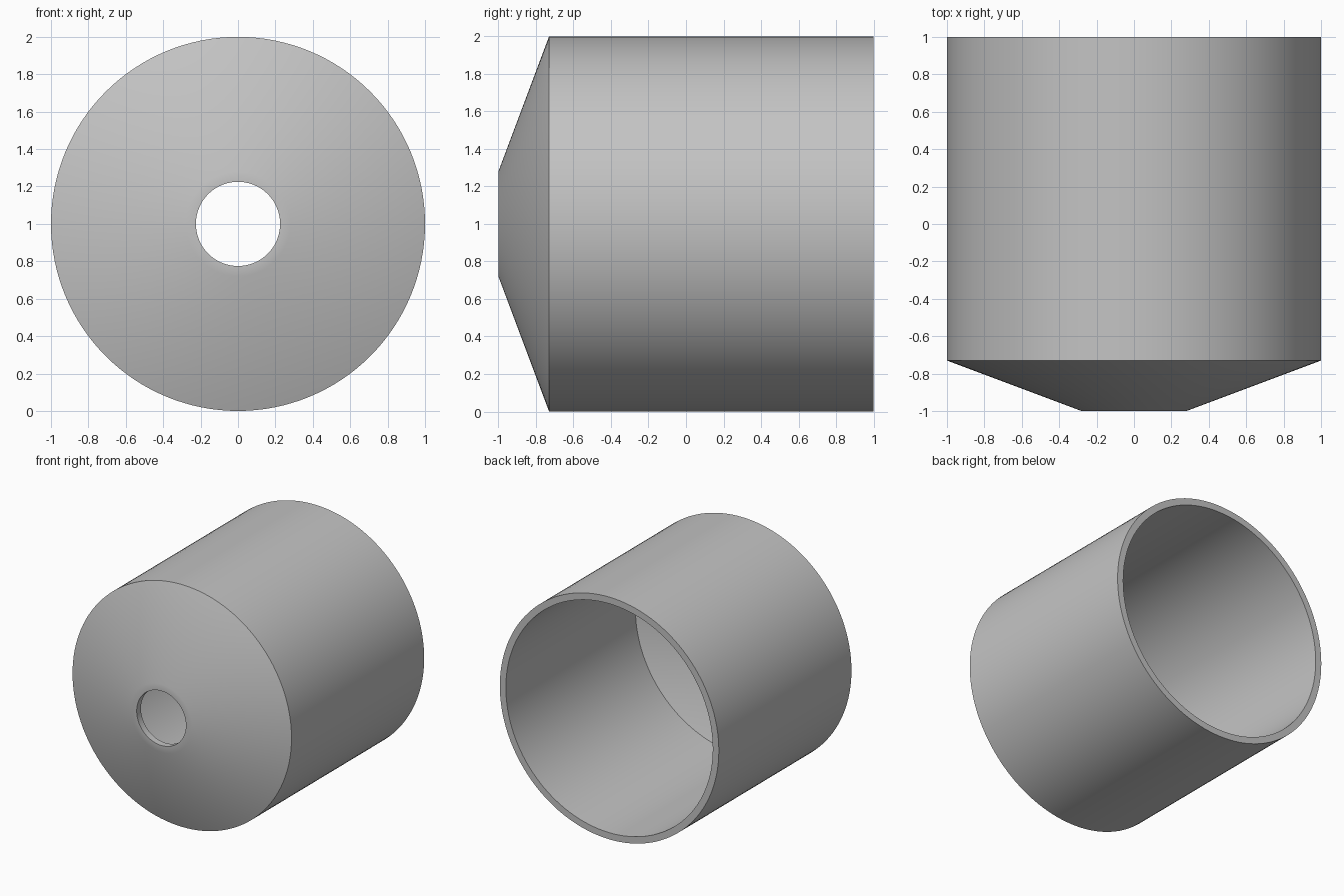
import bpy, bmesh, math
from mathutils import Matrix

cube = bpy.data.objects.get("Cube")
if cube:
    bpy.data.objects.remove(cube, do_unlink=True)

SEGMENTS = 128
WALL = 0.055

# Plain grey finish
grey = bpy.data.materials.new("plain_grey")
grey.use_nodes = True
grey.diffuse_color = (0.55, 0.55, 0.55, 1)
grey.node_tree.nodes["Principled BSDF"].inputs["Base Color"].default_value = grey.diffuse_color

# Closed wall section as (radius, y): outer skin from nose to rim, then inner skin back
section = [
    (0.225, -1.0), (0.28, -1.0), (1.0, -0.73), (1.0, 1.0),
    (1.0 - WALL, 1.0), (1.0 - WALL, -0.69), (0.27, -1.0 + WALL), (0.225, -1.0 + WALL),
]

# Revolve the section around the y axis
bm = bmesh.new()
verts = [bm.verts.new((r, y, 0)) for r, y in section]
edges = [bm.edges.new((v, verts[(i + 1) % len(verts)])) for i, v in enumerate(verts)]
bmesh.ops.spin(bm, geom=verts + edges, cent=(0, 0, 0), axis=(0, 1, 0),
               angle=math.tau, steps=SEGMENTS, use_merge=True)
bmesh.ops.remove_doubles(bm, verts=bm.verts, dist=0.0001)
bmesh.ops.recalc_face_normals(bm, faces=bm.faces)
bmesh.ops.transform(bm, matrix=Matrix.Translation((0, 0, 1)), verts=bm.verts)

mesh = bpy.data.meshes.new("nozzle_cap")
bm.to_mesh(mesh)
bm.free()
mesh.materials.append(grey)
cap = bpy.data.objects.new("nozzle_cap", mesh)
bpy.context.collection.objects.link(cap)

# Smooth walls with crisp rim and shoulder
bpy.ops.object.select_all(action="DESELECT")
cap.select_set(True)
bpy.context.view_layer.objects.active = cap
bpy.ops.object.shade_smooth_by_angle(angle=math.radians(30))
# Keep the shoulder edges crisp on both skins
for edge in mesh.edges:
    a, b = (mesh.vertices[i].co for i in edge.vertices)
    shoulder = all(-0.74 < p.y < -0.68 for p in (a, b))
    if shoulder:
        edge.use_edge_sharp = True
